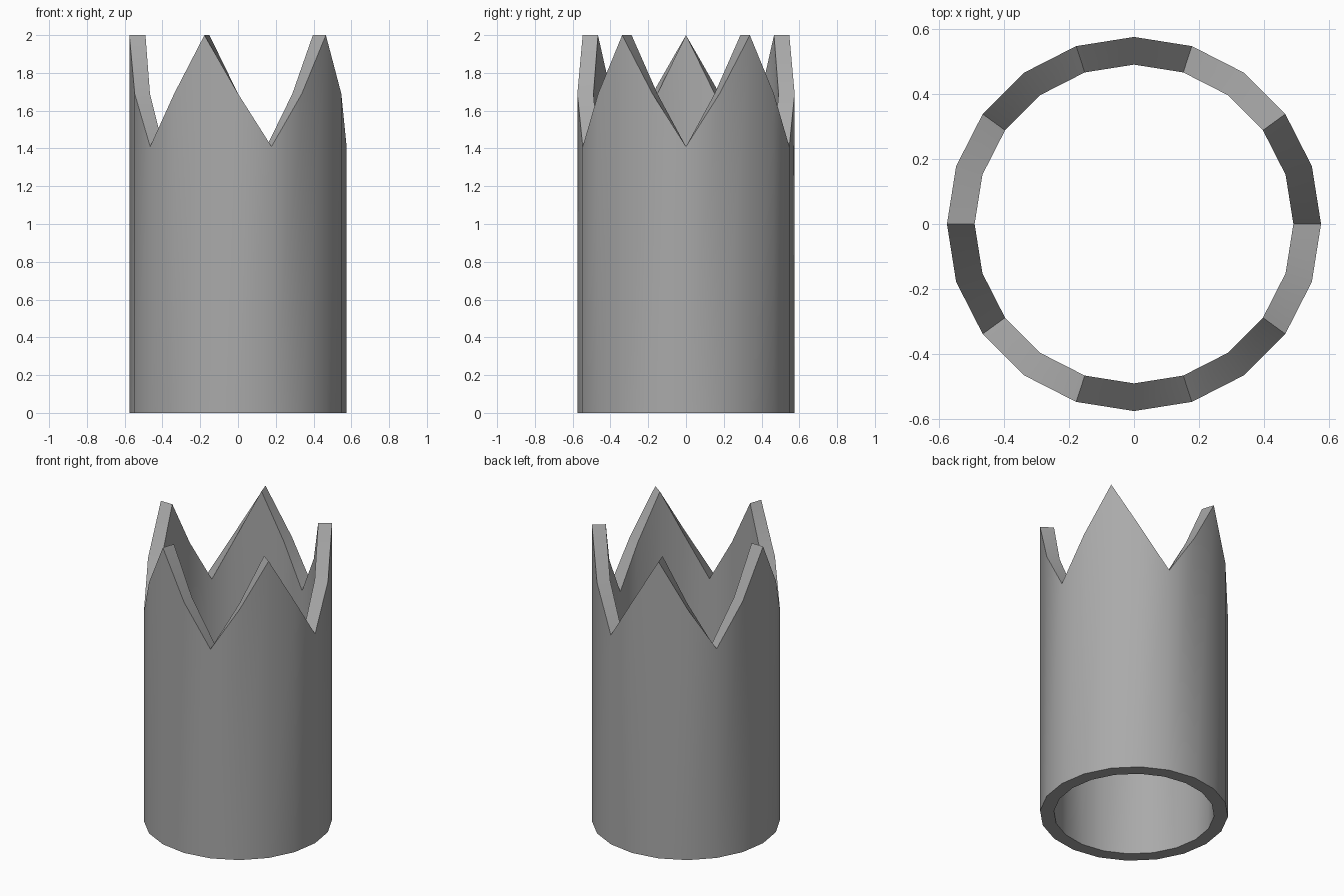
import bpy
import bmesh
from math import cos, sin, tau

SIDES = 20
OUTER, INNER = 0.575, 0.49
# Rim heights repeat every four corners: valley, slope, peak, slope
RIM = (1.41, 1.69, 2.0, 1.69)

if "Cube" in bpy.data.objects:
    bpy.data.objects.remove(bpy.data.objects["Cube"], do_unlink=True)

# Single grey material
grey = bpy.data.materials.new("plain grey")
grey.use_nodes = True
colour = (0.4, 0.4, 0.4, 1)
grey.diffuse_color = colour
grey.node_tree.nodes["Principled BSDF"].inputs["Base Color"].default_value = colour

bm = bmesh.new()


def ring(radius, top):
    """One loop of corners, flat at the base or zigzag at the rim."""
    return [bm.verts.new((radius * cos(tau * i / SIDES),
                          radius * sin(tau * i / SIDES),
                          RIM[i % len(RIM)] if top else 0))
            for i in range(SIDES)]


# Loops around the wall section: outside, over the rim, inside, under the base
loops = [ring(OUTER, False), ring(OUTER, True),
         ring(INNER, True), ring(INNER, False)]
for k, a in enumerate(loops):
    b = loops[(k + 1) % len(loops)]
    for i in range(SIDES):
        j = (i + 1) % SIDES
        bm.faces.new((a[i], a[j], b[j], b[i]))
bmesh.ops.recalc_face_normals(bm, faces=bm.faces[:])

mesh = bpy.data.meshes.new("jagged_tube")
bm.to_mesh(mesh)
bm.free()
mesh.materials.append(grey)
tube = bpy.data.objects.new("jagged_tube", mesh)
bpy.context.collection.objects.link(tube)

# Smooth round walls, crisp rim and base
bpy.ops.object.select_all(action="DESELECT")
tube.select_set(True)
bpy.context.view_layer.objects.active = tube
bpy.ops.object.shade_smooth_by_angle(angle=tau / 12)
